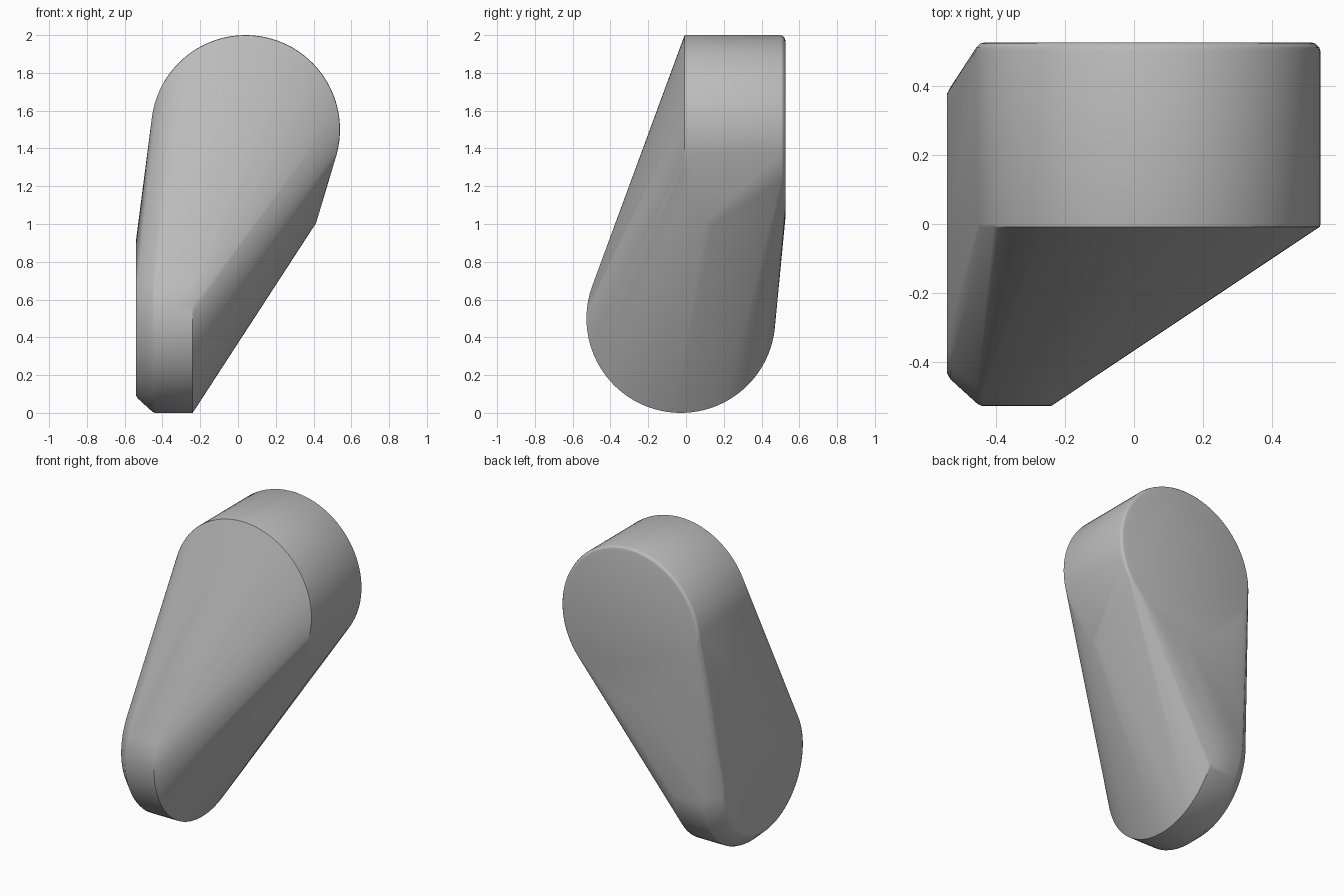
import bpy, bmesh, math
from mathutils import Vector

cube = bpy.data.objects.get("Cube")
if cube:
    bpy.data.objects.remove(cube, do_unlink=True)

SEGMENTS = 96


def ring(center, radius, axis):
    """Points of a circle around the x or y axis."""
    points = []
    for i in range(SEGMENTS):
        a = math.tau * i / SEGMENTS
        u, w = radius * math.cos(a), radius * math.sin(a)
        offset = Vector((u, 0, w)) if axis == "y" else Vector((0, u, w))
        points.append(Vector(center) + offset)
    return points


points = []

# Upper disc, facing front and back, with a softly rounded back rim
for y, r in ((-0.008, 0.498), (0, 0.5), (0.5, 0.5), (0.512, 0.496), (0.522, 0.486), (0.526, 0.472)):
    points += ring((0.04, y, 1.5), r, "y")

# Lower disc, facing sideways, with a chamfered outer rim
for x, r in ((-0.24, 0.5), (-0.44, 0.5), (-0.453, 0.494), (-0.532, 0.422), (-0.541, 0.405)):
    points += ring((x, -0.027, 0.5), r, "x")

# Pointed shoulder under the upper disc
points += [Vector(p) for p in ((0.463, 0.02, 1.18), (0.415, 0.10, 1.01), (0.41, 0.14, 1.0))]

# Skin stretched over both discs
bm = bmesh.new()
for p in points:
    bm.verts.new(p)
hull = bmesh.ops.convex_hull(bm, input=bm.verts)
unused = {g for g in hull["geom_interior"] + hull["geom_unused"] if isinstance(g, bmesh.types.BMVert)}
bmesh.ops.delete(bm, geom=list(unused), context="VERTS")
bmesh.ops.dissolve_limit(bm, angle_limit=math.radians(0.3), verts=bm.verts, edges=bm.edges)
bmesh.ops.recalc_face_normals(bm, faces=bm.faces)

mesh = bpy.data.meshes.new("tapered_body")
bm.to_mesh(mesh)
bm.free()
body = bpy.data.objects.new("tapered_body", mesh)
bpy.context.collection.objects.link(body)

# Plain grey surface
grey = bpy.data.materials.new("plain_grey")
grey.use_nodes = True
color = (0.5, 0.5, 0.5, 1)
grey.diffuse_color = color
grey.node_tree.nodes["Principled BSDF"].inputs["Base Color"].default_value = color
mesh.materials.append(grey)

bpy.context.view_layer.objects.active = body
body.select_set(True)
bpy.ops.object.shade_smooth_by_angle(angle=math.radians(25))
